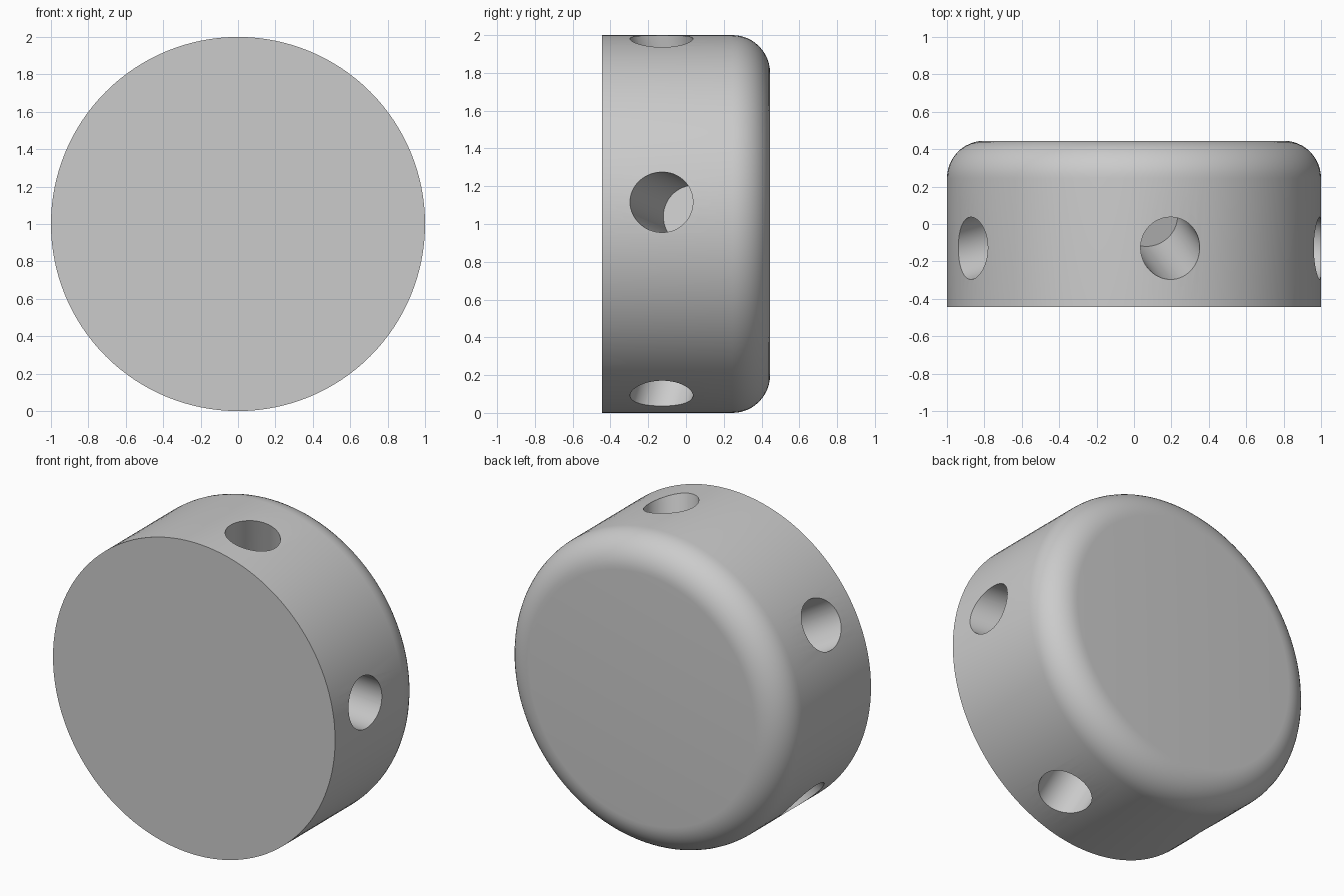
import bpy
import math
from mathutils import Matrix, Vector

old = bpy.data.objects.get("Cube")
if old:
    bpy.data.objects.remove(old, do_unlink=True)

HALF_DEPTH = 0.445
HOLES = 5
FIRST_ANGLE = math.radians(6.7)
SLANT = math.radians(15)
HOLE_Y = -0.13
HOLE_DEPTH = 0.64
HOLE_RADIUS = 0.161
CUTTER_LENGTH = 1.0

# Single grey material
grey = bpy.data.materials.new("plain grey")
grey.use_nodes = True
colour = (0.6, 0.6, 0.6, 1)
grey.diffuse_color = colour
grey.node_tree.nodes["Principled BSDF"].inputs["Base Color"].default_value = colour


def cylinder(name, radius, depth, centre, axis, sides):
    """Cylinder whose top end points along axis."""
    bpy.ops.mesh.primitive_cylinder_add(vertices=sides, radius=radius, depth=depth)
    obj = bpy.context.object
    obj.name = name
    turn = Vector((0, 0, 1)).rotation_difference(axis).to_matrix().to_4x4()
    obj.data.transform(Matrix.Translation(centre) @ turn)
    obj.data.materials.append(grey)
    return obj


# Round body, flat at the front
body = cylinder("round_body", 1, 2 * HALF_DEPTH, Vector((0, 0, 1)), Vector((0, 1, 0)), 128)

# Rounded rear rim: bevel only the edges lying on the back face
weights = body.data.attributes.new("bevel_weight_edge", "FLOAT", "EDGE")
for edge in body.data.edges:
    on_back = all(body.data.vertices[v].co.y > 0 for v in edge.vertices)
    weights.data[edge.index].value = 1.0 if on_back else 0.0
rim = body.modifiers.new("rear_rim", "BEVEL")
rim.limit_method = "WEIGHT"
rim.width = 0.2
rim.segments = 12

# Slanted blind holes spaced evenly around the side
cutters = []
for i in range(HOLES):
    a = FIRST_ANGLE + i * math.tau / HOLES
    axis = Vector((math.cos(a) * math.cos(SLANT), -math.sin(SLANT), math.sin(a) * math.cos(SLANT)))
    mouth = Vector((math.cos(a), HOLE_Y, 1 + math.sin(a)))
    centre = mouth + axis * (CUTTER_LENGTH / 2 - HOLE_DEPTH)
    cutter = cylinder(f"hole_cutter_{i + 1}", HOLE_RADIUS, CUTTER_LENGTH, centre, axis, 64)
    cutter.hide_render = True
    cut = body.modifiers.new(f"hole_{i + 1}", "BOOLEAN")
    cut.operation = "DIFFERENCE"
    cut.solver = "EXACT"
    cut.object = cutter
    cutters.append(cutter)

# Apply the modifiers and drop the cutters
bpy.ops.object.select_all(action="DESELECT")
body.select_set(True)
bpy.context.view_layer.objects.active = body
for modifier in list(body.modifiers):
    bpy.ops.object.modifier_apply(modifier=modifier.name)
for cutter in cutters:
    bpy.data.objects.remove(cutter, do_unlink=True)
bpy.ops.object.shade_smooth_by_angle(angle=math.radians(30))
